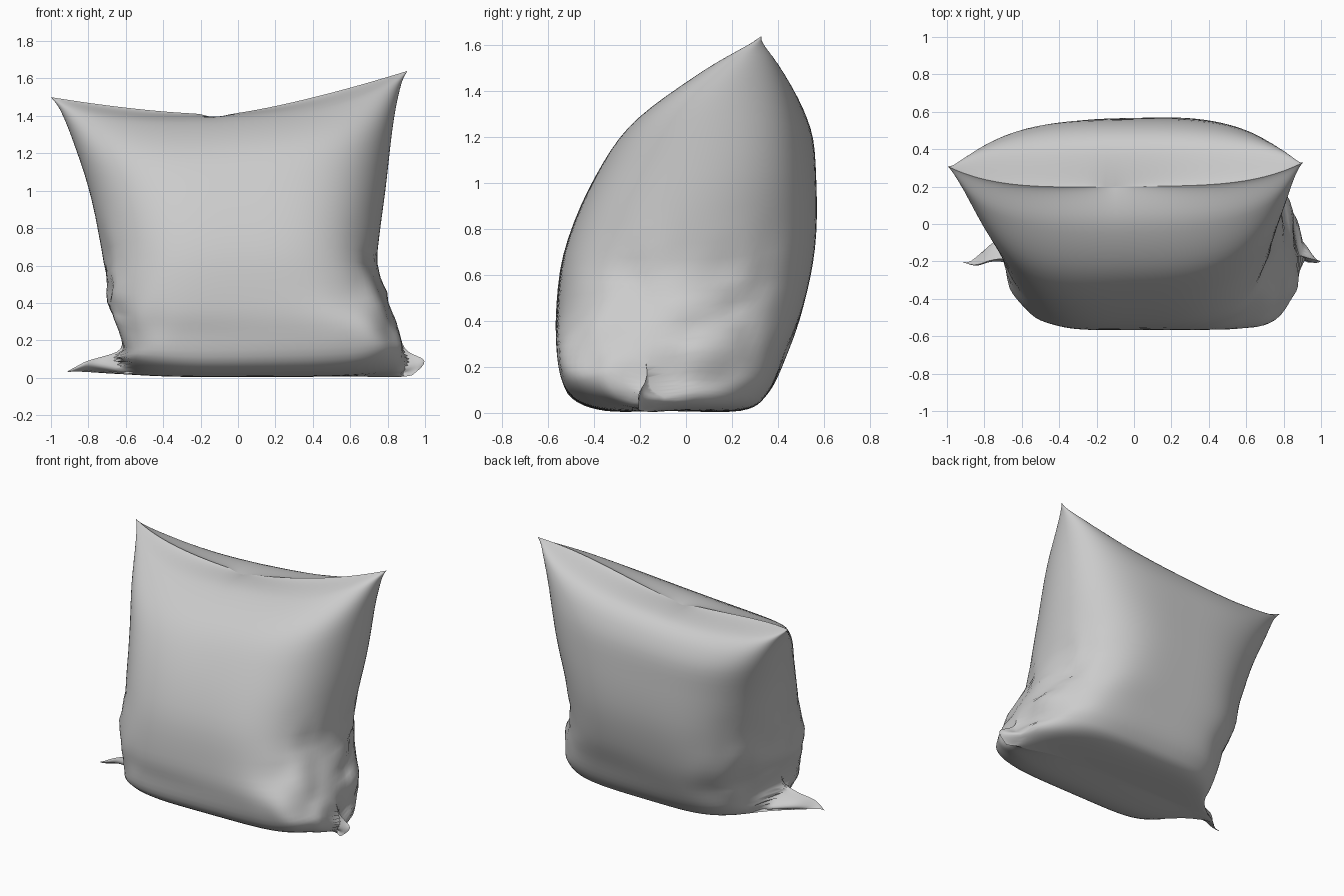
import bpy, bmesh, math
from mathutils import Vector, noise

if "Cube" in bpy.data.objects:
    bpy.data.objects.remove(bpy.data.objects["Cube"])

# Sections from bottom seam to top seam:
# front (y, z), back (y, z), left seam (x, y, z), right seam (x, y, z)
ROWS = [
    (-.08, .01, -.08, .01, -.92, -.20, .035, .94, -.20, .02),
    (-.35, .01, .24, .01, -.82, -.20, .08, 1.0, -.18, .09),
    (-.51, .08, .36, .09, -.66, -.18, .14, .90, -.18, .16),
    (-.555, .25, .44, .27, -.63, -.15, .25, .85, -.18, .30),
    (-.565, .42, .51, .46, -.70, -.10, .40, .77, -.08, .48),
    (-.53, .70, .56, .72, -.72, .00, .63, .75, .03, .68),
    (-.41, 1.0, .565, 1.0, -.79, .12, .98, .79, .15, 1.02),
    (-.25, 1.23, .54, 1.23, -.88, .22, 1.26, .83, .23, 1.36),
    (-.01, 1.38, .43, 1.38, -.95, .28, 1.43, .87, .30, 1.56),
    (.20, 1.41, .20, 1.41, -1.0, .31, 1.50, .905, .33, 1.64),
]
LAST = len(ROWS) - 1
NU, NV = 56, 60


def section(v):
    """Smooth interpolation of the section table."""
    i = min(int(v), LAST - 1)
    t = v - i
    a, b, c, d = (ROWS[min(max(i + k, 0), LAST)] for k in (-1, 0, 1, 2))
    return [q + .5 * t * (r - p + t * (2 * p - 5 * q + 4 * r - w + t * (3 * (q - r) + w - p)))
            for p, q, r, w in zip(a, b, c, d)]


def point(s, v, side):
    """Point on the front (side=1) or back (side=-1) sheet, s from -1 to 1."""
    fy, fz, by, bz, lx, ly, lz, rx, ry, rz = section(v)
    left, right = Vector((lx, ly, lz)), Vector((rx, ry, rz))
    front, back = Vector((0, fy, fz)), Vector((0, by, bz))
    mid = (left + right) / 2
    drop = (front + back) / 2 - mid
    a = abs(s)
    # boxy body at the lower corners, with a thinner ear beyond it
    ear = math.exp(-((v - .9) / .8) ** 2)
    width = 1 - (.27 if s < 0 else .12) * ear
    box = 3.5 + 2.5 * math.exp(-((v - 2) / 1.7) ** 2)
    body = (1 - min(1, a / width) ** box) ** .5
    puff = body + .45 * ear * ((1 - a ** 4) - body)
    sag = 4 - 2.6 * math.exp((v - LAST) * .6)
    p = left.lerp(right, (s + 1) / 2)
    p.y += drop.y * (1 - a ** 4)
    p.z += drop.z * (1 - a ** sag)
    p += (front - back) * (.5 * side * puff)
    # crumples at the lower sides
    low = max(0, min(1, (.85 - p.z) / .4)) * a ** 6
    n = noise.noise(Vector((p.x * 2, p.y * 5, p.z * 9)))
    m = noise.noise(Vector((p.x * 6 + 7, p.y * 7, p.z * 6)))
    p += Vector((math.copysign(.06, s) * n, .07 * m, .05 * n)) * low * (1 - .6 * a ** 30)
    # small pinch in the top seam
    p.z -= .02 * math.exp(-((p.x + .12) / .05) ** 2) * math.exp((v - LAST) * 3)
    p.z = max(p.z, .004)
    return p


# Pillow: two inflated sheets welded along the seam
bm = bmesh.new()
for side in (1, -1):
    grid = []
    for j in range(NV + 1):
        v = LAST * (.5 - .5 * math.cos(math.pi * j / NV))
        grid.append([bm.verts.new(point(math.sin(math.pi / 2 * (2 * i / NU - 1)), v, side))
                     for i in range(NU + 1)])
    for j in range(NV):
        for i in range(NU):
            quad = [grid[j][i], grid[j][i + 1], grid[j + 1][i + 1], grid[j + 1][i]]
            bm.faces.new(quad if side == 1 else quad[::-1])
bmesh.ops.remove_doubles(bm, verts=bm.verts, dist=.0002)
bmesh.ops.recalc_face_normals(bm, faces=bm.faces)
mesh = bpy.data.meshes.new("pillow")
bm.to_mesh(mesh)
bm.free()
pillow = bpy.data.objects.new("pillow", mesh)
bpy.context.collection.objects.link(pillow)
bpy.context.view_layer.objects.active = pillow
pillow.select_set(True)
bpy.ops.object.shade_smooth_by_angle(angle=math.radians(50))
